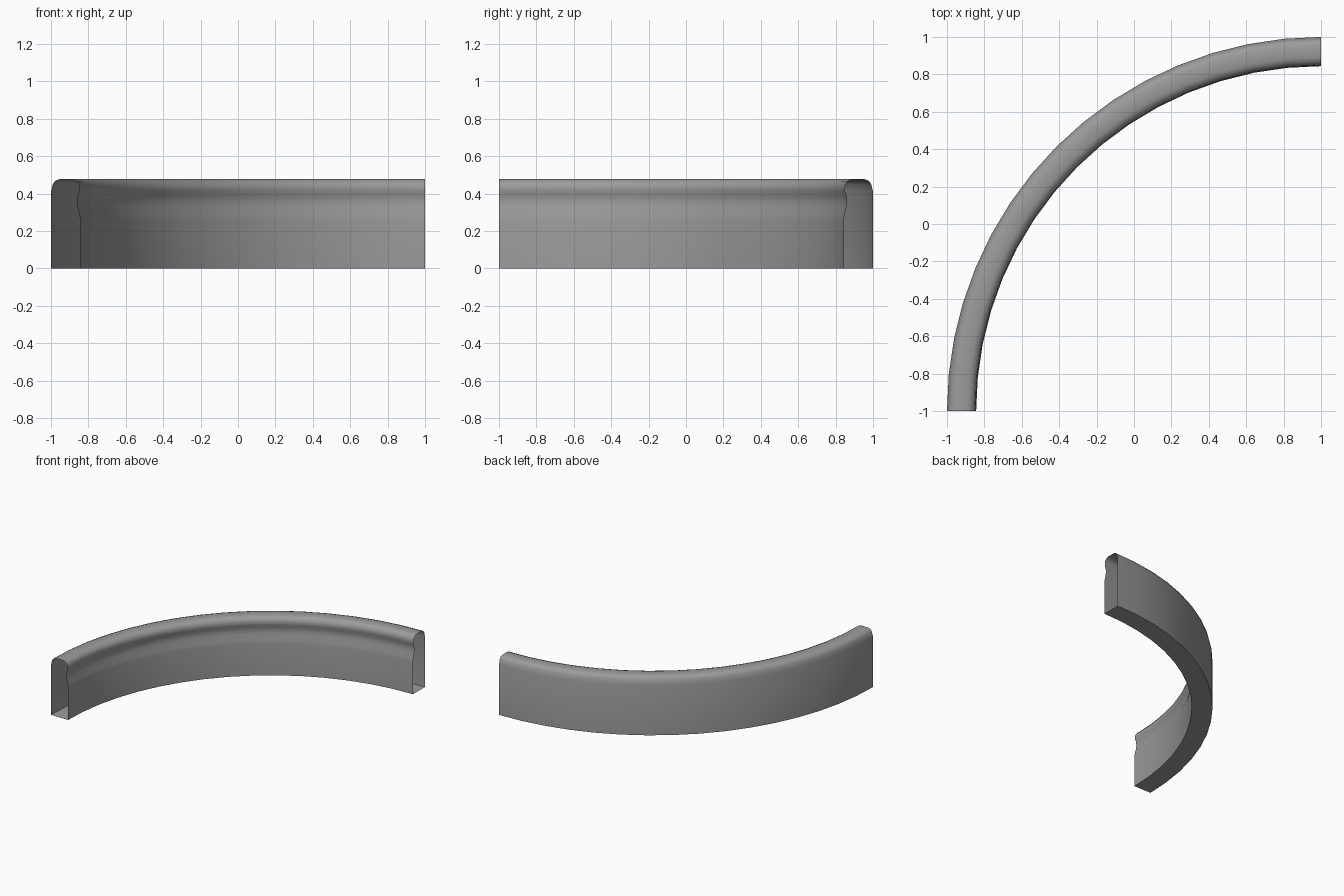
import bpy, bmesh, math

if "Cube" in bpy.data.objects:
    bpy.data.objects.remove(bpy.data.objects["Cube"], do_unlink=True)

grey = bpy.data.materials.new("plain grey")
grey.use_nodes = True
colour = (0.33, 0.33, 0.33, 1)
grey.diffuse_color = colour
grey.node_tree.nodes["Principled BSDF"].inputs["Base Color"].default_value = colour

# Cross-section as (inset from outer wall, height), from outer foot over the lip to inner foot
profile = [(0, 0), (0, 0.41), (0.01, 0.45), (0.022, 0.468), (0.045, 0.477),
           (0.11, 0.477), (0.133, 0.468), (0.147, 0.45), (0.151, 0.43),
           (0.149, 0.41), (0.14, 0.385), (0.138, 0.36), (0.14, 0.335),
           (0.152, 0.29), (0.156, 0.26), (0.156, 0)]
OUTER, STEPS = 2.0, 16

# Sweep the section through a quarter turn, leaving both ends open
bm = bmesh.new()
rings = []
for i in range(STEPS + 1):
    a = math.pi / 2 * i / STEPS
    rings.append([bm.verts.new((1 - (OUTER - d) * math.cos(a),
                                -1 + (OUTER - d) * math.sin(a), z))
                  for d, z in profile])
n = len(profile)
for a, b in zip(rings, rings[1:]):
    for j in range(n):
        k = (j + 1) % n
        bm.faces.new((a[j], a[k], b[k], b[j]))

mesh = bpy.data.meshes.new("curved_curb")
bm.to_mesh(mesh)
bm.free()
mesh.materials.append(grey)
curb = bpy.data.objects.new("curved_curb", mesh)
bpy.context.collection.objects.link(curb)

# Smooth the sweep, keep the foot edges sharp
bpy.ops.object.select_all(action='DESELECT')
curb.select_set(True)
bpy.context.view_layer.objects.active = curb
bpy.ops.object.shade_smooth_by_angle(angle=math.radians(40))
